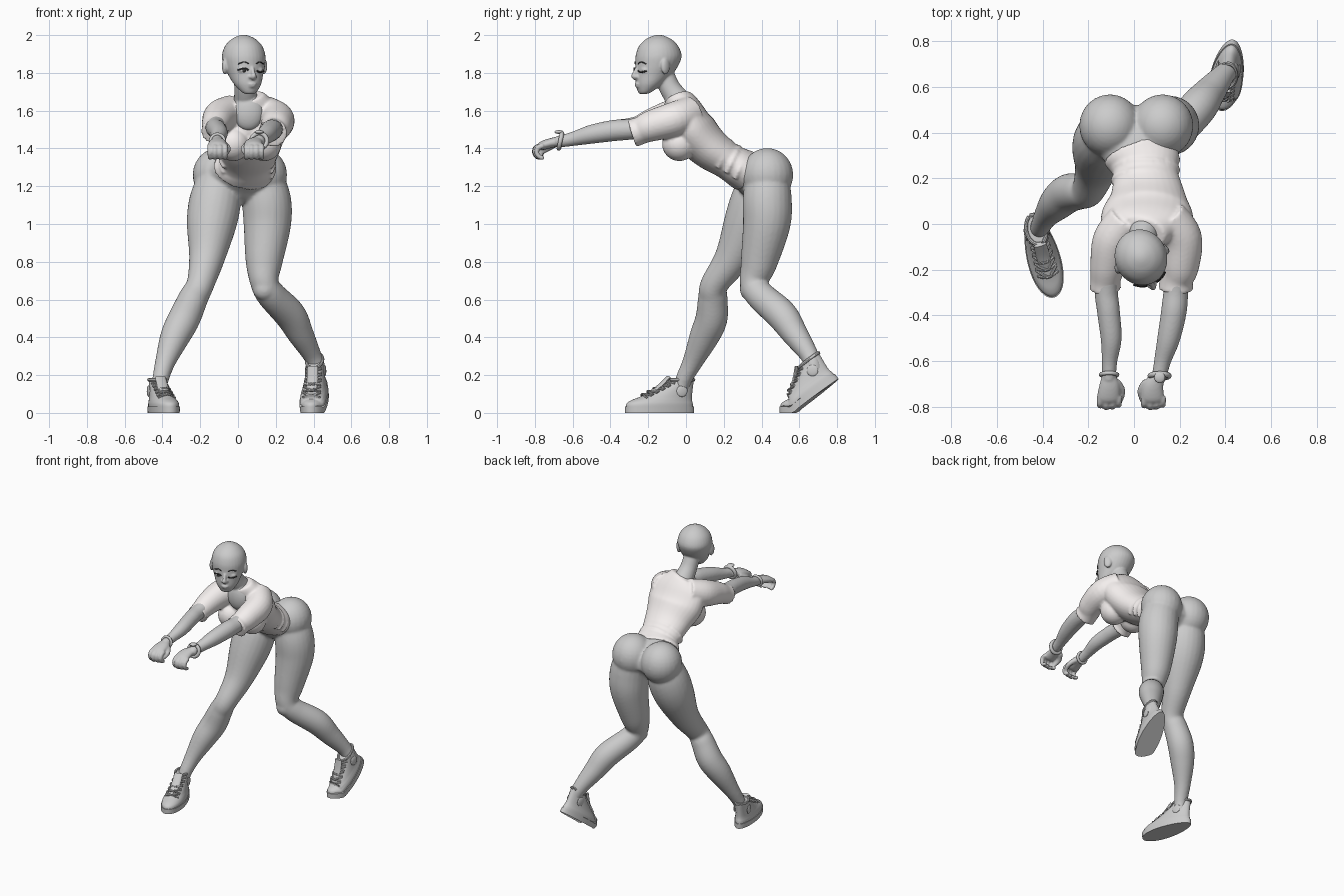
import bpy, bmesh
from math import sin, cos, pi, radians, sqrt
from mathutils import Vector, Matrix

I = Matrix.Identity(4)


def loft(bm, pts, n=24, steps=6, flat=False, M=I):
    """Closed smooth tube through (x, y, z, half_width[, half_depth])."""
    P = [tuple(p) + (p[3],) if len(p) == 4 else tuple(p) for p in pts]
    P = [P[0]] + P + [P[-1]]
    rows = []
    for i in range(1, len(P) - 2):
        last = i == len(P) - 3
        for s in range(steps + (1 if last else 0)):
            t = s / steps
            rows.append([0.5 * (2 * b + (c - a) * t + (2 * a - 5 * b + 4 * c - d) * t * t
                                + (3 * b - a - 3 * c + d) * t ** 3)
                         for a, b, c, d in zip(*P[i - 1:i + 3])])
    rings = []
    for i, r in enumerate(rows):
        a, b = rows[max(i - 1, 0)], rows[min(i + 1, len(rows) - 1)]
        t = Vector([b[k] - a[k] for k in range(3)]).normalized()
        ref = Vector((1, 0, 0)) if abs(t.x) < 0.9 else Vector((0, 1, 0))
        u = (ref - t * ref.dot(t)).normalized()
        w = t.cross(u)
        if flat:
            u, w = Vector((1, 0, 0)), Vector((0, 1, 0))
        rings.append([bm.verts.new(M @ (Vector(r[:3]) + u * r[3] * cos(2 * pi * k / n)
                                        + w * r[4] * sin(2 * pi * k / n))) for k in range(n)])
    for a, b in zip(rings, rings[1:]):
        for k in range(n):
            bm.faces.new((a[k], a[(k + 1) % n], b[(k + 1) % n], b[k]))
    bm.faces.new(rings[0])
    bm.faces.new(rings[-1])


def blob(bm, c, r, M=I, rot=I):
    S = Matrix.Diagonal((*r, 1))
    bmesh.ops.create_uvsphere(bm, u_segments=24, v_segments=16, radius=1,
                              matrix=M @ Matrix.Translation(c) @ rot @ S)


def finish(name, bm, voxel=0, smooth=0, color=None):
    bmesh.ops.recalc_face_normals(bm, faces=bm.faces)
    me = bpy.data.meshes.new(name)
    bm.to_mesh(me)
    bm.free()
    ob = bpy.data.objects.new(name, me)
    bpy.context.collection.objects.link(ob)
    for p in me.polygons:
        p.use_smooth = True
    me.set_sharp_from_angle(angle=radians(40))
    if voxel:
        m = ob.modifiers.new("blend", 'REMESH')
        m.mode, m.voxel_size, m.use_smooth_shade = 'VOXEL', voxel, True
        m = ob.modifiers.new("soften", 'SMOOTH')
        m.factor, m.iterations = 0.5, smooth
    if color:
        mat = bpy.data.materials.new(name)
        mat.diffuse_color = (*color, 1)
        me.materials.append(mat)
    return ob


# Hips and legs
bm = bmesh.new()
loft(bm, [(.035, .28, 1.295, .15, .095), (.02, .36, 1.255, .19, .115),
          (.01, .43, 1.2, .205, .115), (.01, .47, 1.16, .12, .07)])
for x in (-.105, .125):
    blob(bm, (x, .43, 1.26), (.135, .138, .142))
loft(bm, [(-.1, .4, 1.25, .11), (-.12, .375, 1.13, .136), (-.14, .33, 1.0, .132), (-.165, .245, .82, .095),
          (-.2, .15, .68, .073), (-.235, .142, .61, .078), (-.285, .135, .5, .085), (-.335, .095, .4, .078),
          (-.385, .035, .27, .054), (-.412, -.015, .17, .043), (-.425, -.03, .1, .04)])
loft(bm, [(.12, .43, 1.25, .115), (.15, .43, 1.13, .13), (.155, .427, 1.0, .126), (.138, .387, .8, .098),
          (.14, .36, .69, .075), (.175, .39, .625, .077), (.275, .505, .52, .083), (.33, .575, .42, .07),
          (.39, .65, .31, .05), (.415, .675, .25, .045), (.415, .69, .2, .04)])
blob(bm, (.14, .335, .655), (.06, .05, .06))
finish("hips_and_legs", bm, .009, 6)

# Shirt: trunk, bust and sleeves
bm = bmesh.new()
loft(bm, [(.03, .315, 1.28, .17, .112), (.045, .27, 1.305, .155, .104), (.05, .22, 1.335, .142, .098),
          (.06, .12, 1.405, .165, .112), (.058, .04, 1.495, .2, .122), (.055, .0, 1.59, .19, .095),
          (.05, -.035, 1.65, .12, .08), (.045, -.045, 1.672, .085, .07)], n=32)
for x in (-.025, .14):
    blob(bm, (x, -.035, 1.425), (.09, .092, .092))
SLEEVES = ([(-.03, .02, 1.6, .085), (-.09, -.07, 1.57, .09), (-.115, -.18, 1.535, .077), (-.125, -.25, 1.505, .066),
            (-.125, -.285, 1.49, .07)],
           [(.14, .03, 1.59, .09), (.205, -.06, 1.555, .092), (.203, -.18, 1.52, .083), (.187, -.24, 1.495, .073),
            (.183, -.285, 1.48, .077)])
for s in SLEEVES:
    loft(bm, s)
for k in range(3):  # waist folds
    y, z = .20 + .045 * k, 1.345 - .03 * k
    loft(bm, [(.05 + .14 * sin(a * pi / 6), y + .045 * cos(a * pi / 6) - .01, z + .09 * cos(a * pi / 6), .014)
              for a in range(-4, 5)], n=8, steps=3)
finish("shirt", bm, .008, 4, (.91, .87, .86))

# Arms with curled hands
ARMS = ((-1, [(-.09, -.06, 1.57, .06), (-.12, -.27, 1.515, .052), (-.112, -.38, 1.5, .05), (-.1, -.5, 1.478, .046),
              (-.107, -.6, 1.452, .034), (-.11, -.68, 1.435, .03)]),
        (1, [(.2, -.06, 1.55, .065), (.185, -.27, 1.505, .055), (.175, -.38, 1.495, .056), (.152, -.5, 1.475, .05),
             (.125, -.6, 1.45, .037), (.108, -.68, 1.435, .031)]))
for side, path in ARMS:
    bm = bmesh.new()
    loft(bm, path)
    cx = -.108 if side < 0 else .085
    loft(bm, [(path[-1][0], -.66, 1.438, .03, .026), (cx, -.71, 1.43, .045, .026),
              (cx - .004, -.76, 1.415, .05, .024), (cx - .004, -.775, 1.405, .045, .018)])
    for k in range(4):
        x = cx + (k - 1.5) * .027
        d = .008 * abs(k - 1.3)
        loft(bm, [(x, -.755, 1.415, .015), (x, -.795 + d, 1.405, .015), (x, -.805 + d, 1.38, .014),
                  (x, -.79 + d, 1.355, .013), (x, -.765 + d, 1.35, .011)], n=10, steps=4)
    loft(bm, [(cx - side * .03, -.69, 1.425, .018), (cx - side * .055, -.73, 1.4, .016),
              (cx - side * .045, -.775, 1.375, .013), (cx - side * .035, -.79, 1.365, .009)], n=10, steps=4)
    finish("left_arm" if side > 0 else "right_arm", bm, .006, 4)
    # wrist bands
    x, y, r = (-.109, -.66, .036) if side < 0 else (.112, -.665, .041)
    bpy.ops.mesh.primitive_torus_add(location=(x, y, 1.44), rotation=(radians(78), 0, 0), major_radius=r,
                                     minor_radius=.009 if side < 0 else .012, major_segments=32, minor_segments=10)
    bpy.context.object.name = "wrist_band"
    bpy.ops.object.shade_smooth()
bm = bmesh.new()
blob(bm, (.112, -.672, 1.487), (.024, .024, .01))
finish("watch_face", bm)

# Head, neck and upper chest
HM = Matrix.Translation((.03, -.145, 0)) @ Matrix.Rotation(radians(22), 4, 'Z')
bm = bmesh.new()
loft(bm, [(0, -.088, 1.688, .022, .016), (0, -.078, 1.7, .042, .036), (0, -.055, 1.74, .072, .07),
          (0, -.028, 1.79, .092, .098), (0, -.01, 1.84, .108, .115), (0, 0, 1.89, .114, .123),
          (0, 0, 1.94, .099, .106), (0, 0, 1.975, .068, .073), (0, 0, 1.994, .034, .036), (0, 0, 2.001, .01, .01)],
     n=32, flat=True, M=HM)
loft(bm, [(0, -.124, 1.825, .009), (0, -.136, 1.8, .011), (0, -.144, 1.783, .014, .012), (0, -.13, 1.77, .012)],
     n=12, M=HM)
for s in (-1, 1):
    blob(bm, (s * .013, -.132, 1.779), (.01, .011, .008), HM)
    blob(bm, (s * .11, -.005, 1.835), (.015, .028, .044), HM, Matrix.Rotation(s * .35, 4, 'Z'))
    blob(bm, (s * .046, -.096, 1.815), (.026, .023, .017), HM)
blob(bm, (0, -.124, 1.741), (.024, .011, .007), HM)
blob(bm, (0, -.122, 1.73), (.02, .012, .007), HM)
loft(bm, [(.05, .02, 1.58, .08), (.043, -.035, 1.65, .066), (.036, -.085, 1.72, .056), (.03, -.125, 1.81, .055)])
blob(bm, (.055, -.075, 1.59), (.08, .045, .095))
finish("head_and_neck", bm, .006, 3)

# Lashes, brows and the open eye; the other eye is shut
bm = bmesh.new()
for s in (-1, 1):
    arc = .012 if s < 0 else -.008
    loft(bm, [(s * x, -.03 - .1 * sqrt(1 - (x / .105) ** 2), 1.812 + arc * k, .0045)
              for x, k in ((.024, .1), (.036, .9), (.05, 1), (.062, .7), (.075, .3))], n=8, steps=4, M=HM)
    loft(bm, [(s * x, -.02 - .107 * sqrt(1 - (x / .11) ** 2), z, .003)
              for x, z in ((.022, 1.848), (.045, 1.858), (.072, 1.847))], n=8, steps=4, M=HM)
blob(bm, (-.045, -.117, 1.813), (.01, .006, .01), HM)
finish("lashes_and_brows", bm, color=(.05, .05, .05))


# Shoes: modelled flat with the ball of the foot at y = 0, then bent and placed
def shoe(prefix, bend, yaw, pos):
    def place(bm):
        for v in bm.verts:
            x, y, z = v.co
            x *= 1 - .8 * y
            y += .11
            a = bend * min(1, max(0, (y + .03) / .06))
            v.co = (x, y * cos(a) - z * sin(a), y * sin(a) + z * cos(a))
        bm.transform(Matrix.Translation(pos) @ Matrix.Rotation(yaw, 4, 'Z'))
        return bm

    bm = bmesh.new()
    loft(bm, [(0, 0, .01, .068, .183), (0, 0, .045, .069, .182), (0, .01, .065, .065, .168),
              (0, .035, .085, .059, .142), (0, .075, .12, .052, .105), (0, .113, .16, .047, .072),
              (0, .12, .175, .048, .066)], n=40, flat=True)
    finish(prefix + "_shoe_upper", place(bm))
    bm = bmesh.new()
    loft(bm, [(0, 0, 0, .072, .188), (0, 0, .034, .073, .189)], n=48, steps=2, flat=True)
    finish(prefix + "_shoe_sole", place(bm))
    # padded collar, laces, tongue and round ankle patch
    bm = bmesh.new()
    loft(bm, [(.047 * sin(a * pi / 8), .12 - .066 * cos(a * pi / 8), .175, .009) for a in range(17)], n=8, steps=2)
    loft(bm, [(0, -.06, .098, .025, .012), (0, 0, .14, .03, .012), (0, .05, .19, .03, .009)], n=16)
    for k in range(5):
        y, z = -.1 + .032 * k, .088 + .016 * k
        for s in (-1, 1):
            loft(bm, [(-s * .043, y + .02, z - .008, .006), (0, y + .004, z + .012, .006),
                      (s * .043, y + .045, z + .004, .006)], n=8, steps=4)
    for s in (-1, 1):
        blob(bm, (s * .053, .11, .115), (.008, .03, .03))
    finish(prefix + "_shoe_trim", place(bm))


shoe("front", 0, radians(15), (-.37, -.246, 0))
shoe("rear", radians(37), radians(-10), (.393, .573, 0))
